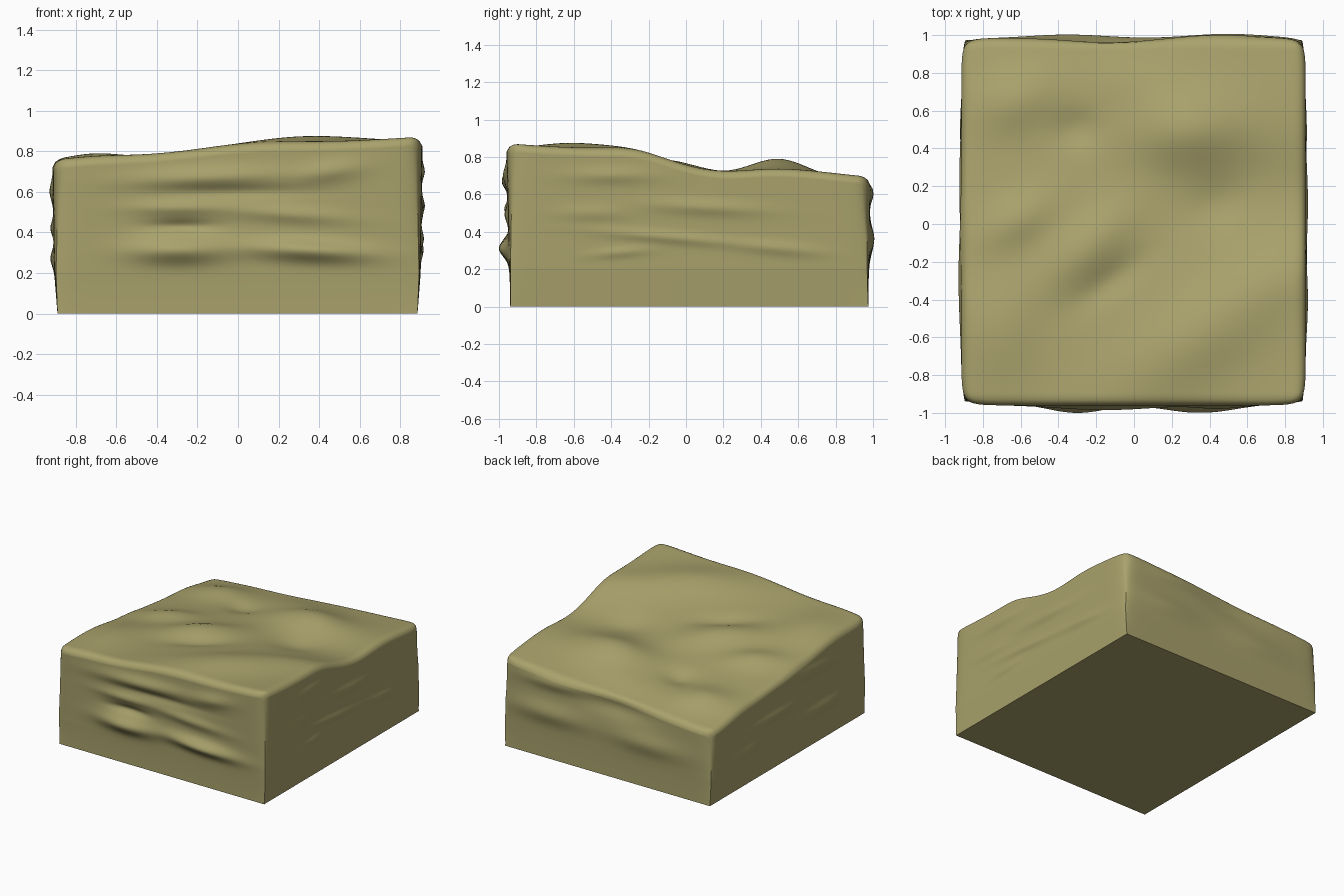
import bpy, bmesh, math

# bumps: (x, y, height, radius along, radius across, angle in degrees)
TOP = [(0.33, -0.60, 0.060, 0.50, 0.22, 33), (0.28, 0.50, 0.085, 0.30, 0.20, 0),
       (-0.25, -0.12, 0.05, 0.30, 0.14, 40), (-0.72, -0.55, 0.045, 0.22, 0.30, 0),
       (-0.62, 0.66, 0.05, 0.22, 0.16, 20), (-0.62, 0.02, 0.04, 0.22, 0.12, 30),
       (-0.30, 0.50, -0.03, 0.12, 0.10, 0), (0.43, 0.10, -0.02, 0.15, 0.12, 20),
       (-0.12, -0.30, -0.025, 0.22, 0.08, 35), (0.0, 0.75, 0.02, 0.3, 0.15, 0),
       (0.80, 0.15, -0.052, 0.60, 0.28, 0), (0.75, -0.30, 0.015, 0.3, 0.15, 20)]
# front and side layers are (position along wall, z) bumps
FRONT = [(-0.15, 0.67, 0.028, 0.36, 0.05, 2), (-0.30, 0.52, 0.018, 0.22, 0.035, 0),
         (-0.30, 0.31, 0.052, 0.22, 0.06, 0), (0.35, 0.31, 0.052, 0.28, 0.05, -3),
         (0.45, 0.70, 0.020, 0.16, 0.05, 8), (0.25, 0.49, 0.018, 0.28, 0.04, -4),
         (-0.28, 0.43, -0.025, 0.16, 0.03, 0), (0.0, 0.60, -0.012, 0.35, 0.03, 0)]
BACK = [(0.50, 0.36, 0.026, 0.30, 0.08, 0), (-0.35, 0.34, 0.022, 0.30, 0.08, 0),
        (0.45, 0.60, 0.018, 0.25, 0.05, 0), (-0.10, 0.56, -0.028, 0.30, 0.08, 0)]
RIGHT = [(-0.1, 0.37, 0.018, 0.35, 0.03, -5), (0.1, 0.53, 0.020, 0.30, 0.04, -3),
         (-0.4, 0.70, 0.018, 0.22, 0.04, 0), (-0.35, 0.29, 0.013, 0.15, 0.025, 5),
         (0.5, 0.31, 0.016, 0.22, 0.035, -5), (-0.5, 0.50, 0.013, 0.18, 0.04, 0)]
LEFT = [(-0.4, 0.27, 0.024, 0.30, 0.05, 0), (0.2, 0.42, 0.020, 0.35, 0.04, 0),
        (-0.3, 0.60, 0.022, 0.35, 0.05, 4), (0.5, 0.27, 0.018, 0.2, 0.05, 0)]


def bumps(table, a, b):
    total = 0
    for ca, cb, h, ra, rb, ang in table:
        c, s = math.cos(math.radians(ang)), math.sin(math.radians(ang))
        da, db = a - ca, b - cb
        total += h * math.exp(-((da * c + db * s) / ra) ** 2 - ((db * c - da * s) / rb) ** 2)
    return total


def height(x, y):
    u, v = (x + 0.89) / 1.775, (y + 0.94) / 1.915
    front, back = 0.755 + 0.12 * u, 0.575 + 0.122 * u
    h = front + (back - front) * v + 0.02 * math.sin(math.pi * v) * (1 - 0.5 * u) + bumps(TOP, x, y)
    # rounded rim, softer at the front left
    r = 0.05
    for d in (x + 0.89, 0.885 - x, y + 0.94, 0.975 - y):
        d = max(d, 0)
        if d < r:
            h -= 0.75 * (r - math.sqrt(r * r - (r - d) ** 2))
    return h


def spread(u):
    # grid lines gather towards the edges
    return 0.4 * u + 0.6 * math.sin(u * math.pi / 2)


# rock block: a fine cube shaped by the bumps
bm = bmesh.new()
bmesh.ops.create_cube(bm, size=2)
bmesh.ops.subdivide_edges(bm, edges=bm.edges[:], cuts=71, use_grid_fill=True)
for vert in bm.verts:
    u, v, w = vert.co
    su, sv = spread(u), spread(v)
    x = -0.0025 + 0.8875 * su
    y = 0.0175 + 0.9575 * sv
    t = (w + 1) / 2
    z = t * height(x, y)
    fade = min(1, z / 0.2)
    lean = 0.012 * fade + 0.012 * t
    wx, wy = abs(su) ** 12, abs(sv) ** 12
    # wall layers push outwards
    dx = wx * (lean + bumps(RIGHT, y, z) * 0.75) if u > 0 else -wx * (lean + bumps(LEFT, y, z) * 0.75)
    if v > 0:
        dy = wy * (0.010 * t + bumps(BACK, x, z)) * fade
    else:
        dy = -wy * (0.020 * t + bumps(FRONT, x, z)) * fade
    # upright corners soften towards the top
    soft = 0.03 * t * abs(su * sv) ** 20
    vert.co = (x + dx - math.copysign(soft, u), y + dy - math.copysign(soft, v), z)
bmesh.ops.recalc_face_normals(bm, faces=bm.faces[:])

mesh = bpy.data.meshes.new("rock_block")
bm.to_mesh(mesh)
bm.free()
block = bpy.data.objects.new("rock_block", mesh)
bpy.context.collection.objects.link(block)

stone = bpy.data.materials.new("olive stone")
stone.diffuse_color = (0.40, 0.36, 0.15, 1)
mesh.materials.append(stone)

bpy.context.view_layer.objects.active = block
block.select_set(True)
bpy.ops.object.shade_smooth_by_angle(angle=math.radians(40))
